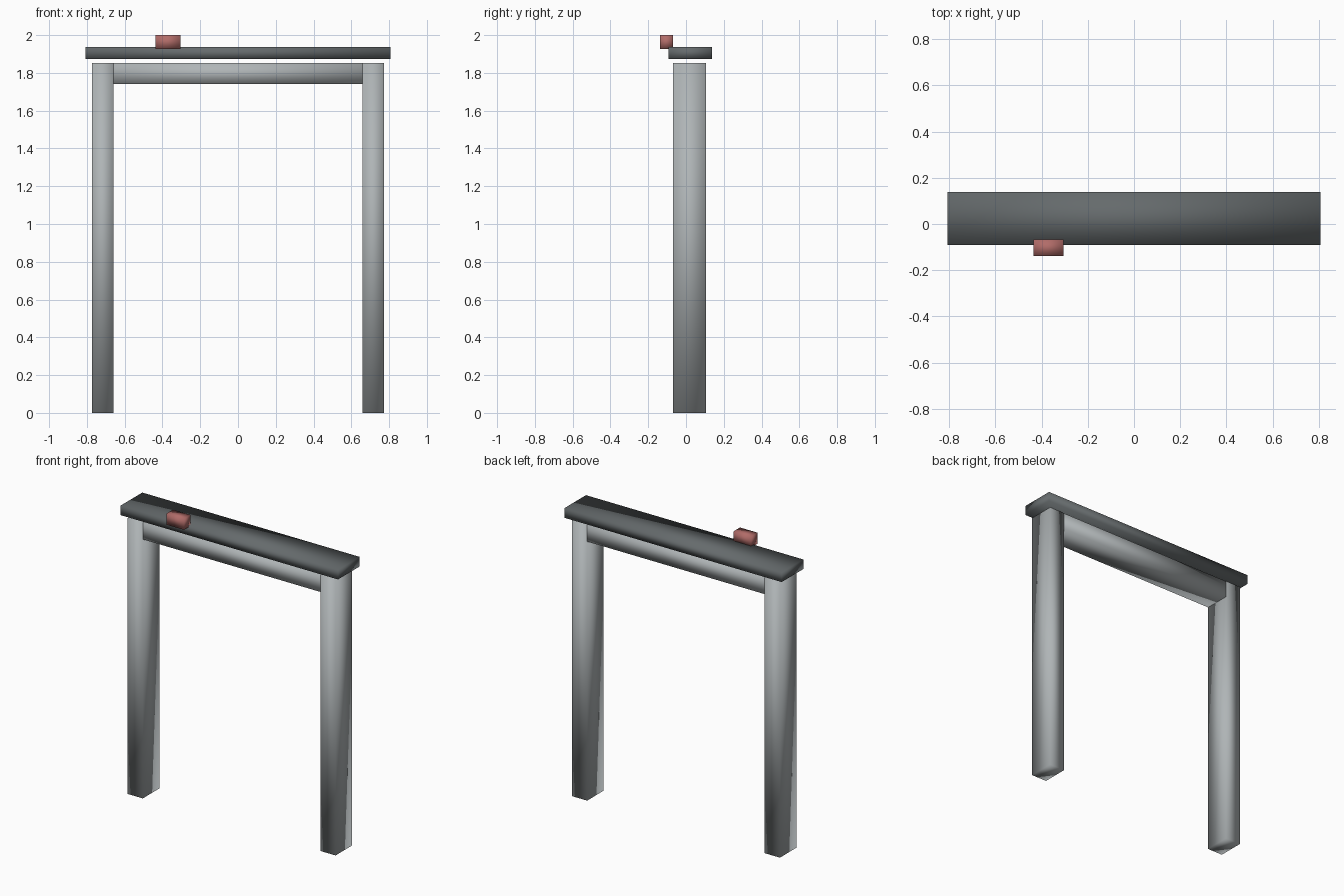
import bpy
import bmesh
from mathutils import Vector

if "Cube" in bpy.data.objects:
    bpy.data.objects.remove(bpy.data.objects["Cube"], do_unlink=True)


def material(name, rgb):
    mat = bpy.data.materials.new(name)
    mat.use_nodes = True
    colour = (*rgb, 1.0)
    mat.diffuse_color = colour
    mat.node_tree.nodes["Principled BSDF"].inputs["Base Color"].default_value = colour
    return mat


def box(name, low, high, mat):
    """Box between two corners, with soft normals shared over its corners."""
    low, high = Vector(low), Vector(high)
    bm = bmesh.new()
    bmesh.ops.create_cube(bm, size=1)
    bmesh.ops.scale(bm, vec=high - low, verts=bm.verts)
    bmesh.ops.translate(bm, vec=(low + high) / 2, verts=bm.verts)
    for face in bm.faces:
        face.smooth = True
    mesh = bpy.data.meshes.new(name)
    bm.to_mesh(mesh)
    bm.free()
    mesh.materials.append(mat)
    obj = bpy.data.objects.new(name, mesh)
    bpy.context.collection.objects.link(obj)
    return obj


stone = material("light grey", (0.43, 0.46, 0.47))
dark = material("dark grey", (0.13, 0.145, 0.15))
red = material("dull red", (0.44, 0.15, 0.14))

# Upright posts
inner, outer, front, back, top = 0.66, 0.773, -0.068, 0.107, 1.853
box("left_post", (inner, front, 0), (outer, back, top), stone)
box("right_post", (-outer, front, 0), (-inner, back, top), stone)

# Lintel, its ends let into the posts
inset = 0.001
box("lintel", (-outer + inset, front + inset, 1.74),
    (outer - inset, back - inset, top - inset), stone)

# Cap slab floating just above the lintel
box("cap_slab", (-0.808, -0.092, 1.873), (0.808, 0.138, 1.937), dark)

# Small block on the front edge of the cap
box("red_block", (-0.436, -0.138, 1.926), (-0.305, -0.068, 2.0), red)
